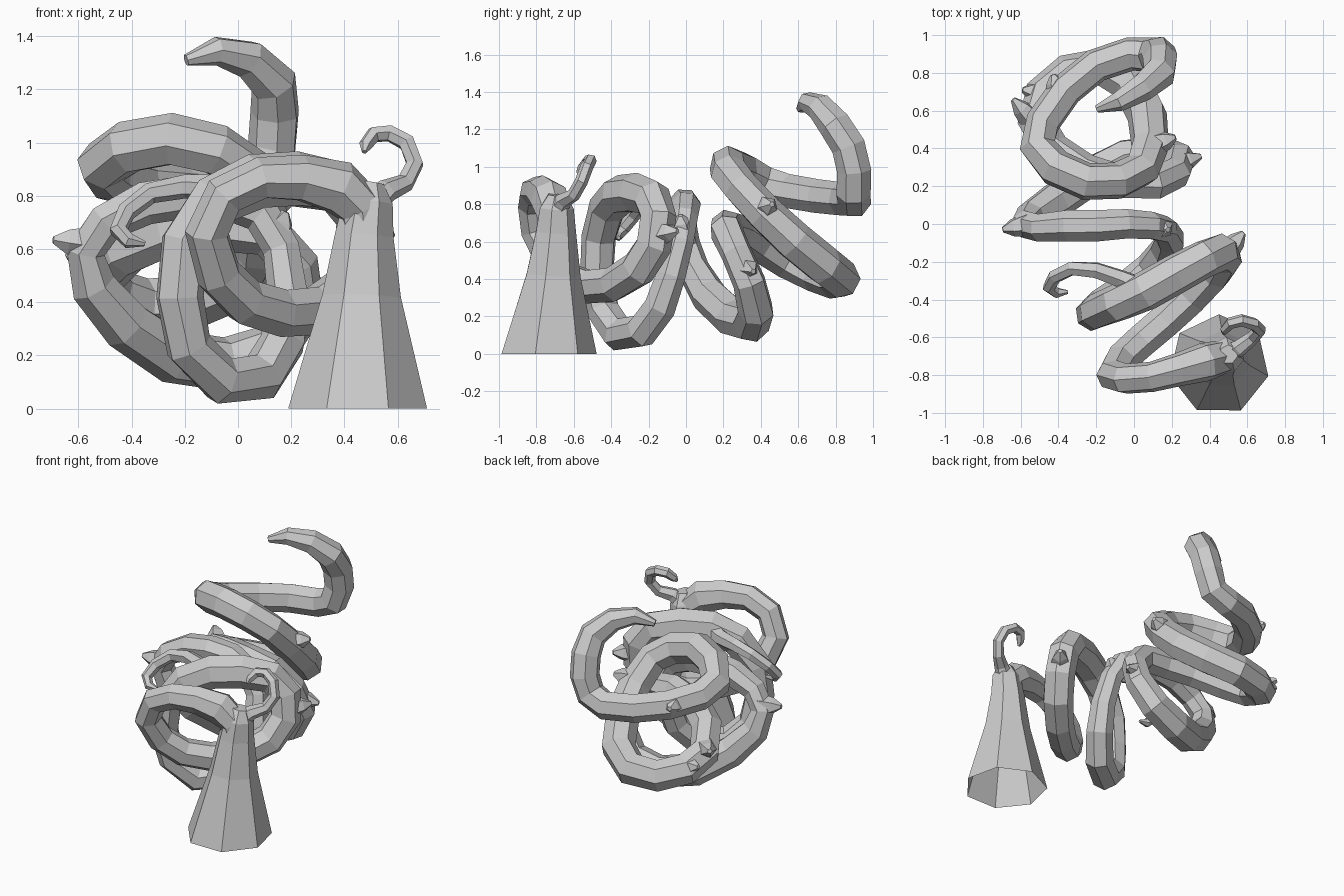
import bpy, bmesh, math
from mathutils import Vector


def tube(name, pts, sides, up=(0, 1, 0.1), open_start=False):
    """Sweep a flat-faced polygon along points given as (x, y, z, radius)."""
    bm = bmesh.new()
    P = [Vector(p[:3]) for p in pts]
    n = Vector(up)
    rings = []
    for i, p in enumerate(P):
        t = (P[min(i + 1, len(P) - 1)] - P[max(i - 1, 0)]).normalized()
        n = (n - t * n.dot(t)).normalized()
        b = t.cross(n)
        ring = []
        for k in range(sides):
            a = 2 * math.pi * (k + 0.5) / sides
            ring.append(bm.verts.new(p + (n * math.cos(a) + b * math.sin(a)) * pts[i][3]))
        rings.append(ring)
    for r0, r1 in zip(rings, rings[1:]):
        for k in range(sides):
            j = (k + 1) % sides
            bm.faces.new((r0[k], r0[j], r1[j], r1[k]))
    if not open_start:
        bm.faces.new(rings[0][::-1])
    bm.faces.new(rings[-1])
    bmesh.ops.recalc_face_normals(bm, faces=bm.faces)
    me = bpy.data.meshes.new(name)
    bm.to_mesh(me)
    bm.free()
    ob = bpy.data.objects.new(name, me)
    bpy.context.collection.objects.link(ob)
    return ob


# Flared hollow trunk, with its base ring laid flat on the ground
trunk = tube("trunk", [
    (0.45, -0.745, 0.0, 0.268), (0.465, -0.715, 0.42, 0.152), (0.475, -0.70, 0.65, 0.113),
    (0.49, -0.695, 0.78, 0.095), (0.50, -0.69, 0.85, 0.05)], 7, up=(0, -1, 0.1), open_start=True)
for v in trunk.data.vertices[:7]:
    v.co.z = 0.0

# Main vine coiling from the trunk top to the raised tip
front_coil = [
    (0.48, -0.70, 0.62, 0.08), (0.465, -0.705, 0.75, 0.095), (0.38, -0.73, 0.83, 0.105),
    (0.24, -0.77, 0.865, 0.09),
    (0.09, -0.81, 0.865, 0.082), (-0.05, -0.82, 0.80, 0.082), (-0.115, -0.80, 0.66, 0.085),
    (-0.07, -0.72, 0.50, 0.088), (0.03, -0.63, 0.40, 0.09), (0.16, -0.52, 0.36, 0.092),
    (0.30, -0.39, 0.37, 0.095), (0.42, -0.26, 0.45, 0.10), (0.475, -0.175, 0.58, 0.10)]
second_coil = [
    (0.46, -0.15, 0.73, 0.10), (0.38, -0.18, 0.83, 0.102), (0.22, -0.265, 0.86, 0.108),
    (0.06, -0.355, 0.85, 0.108), (-0.09, -0.42, 0.78, 0.102), (-0.20, -0.465, 0.62, 0.095),
    (-0.22, -0.475, 0.42, 0.092), (-0.185, -0.44, 0.23, 0.09), (-0.06, -0.36, 0.105, 0.092),
    (0.09, -0.24, 0.12, 0.092), (0.17, -0.14, 0.25, 0.088), (0.19, -0.08, 0.42, 0.08),
    (0.165, -0.03, 0.60, 0.072)]
middle_coil = [
    (0.09, -0.01, 0.73, 0.075), (-0.04, 0.0, 0.79, 0.08), (-0.19, -0.01, 0.80, 0.085),
    (-0.35, -0.01, 0.775, 0.085), (-0.50, -0.02, 0.70, 0.075), (-0.575, 0.0, 0.59, 0.075),
    (-0.545, 0.035, 0.46, 0.088), (-0.42, 0.12, 0.315, 0.10), (-0.24, 0.25, 0.195, 0.105),
    (-0.04, 0.35, 0.165, 0.105), (0.14, 0.375, 0.23, 0.098), (0.24, 0.34, 0.38, 0.09)]
back_coil = [
    (0.22, 0.27, 0.54, 0.085), (0.11, 0.215, 0.66, 0.09), (-0.07, 0.22, 0.68, 0.092),
    (-0.26, 0.28, 0.66, 0.094), (-0.43, 0.39, 0.59, 0.097), (-0.52, 0.54, 0.50, 0.098),
    (-0.48, 0.69, 0.43, 0.10), (-0.35, 0.80, 0.39, 0.10), (-0.17, 0.83, 0.40, 0.105),
    (-0.01, 0.74, 0.47, 0.108), (0.07, 0.58, 0.60, 0.108), (0.085, 0.42, 0.75, 0.102)]
top_coil = [
    (0.04, 0.29, 0.89, 0.098), (-0.08, 0.23, 0.97, 0.10), (-0.25, 0.225, 1.01, 0.102),
    (-0.42, 0.30, 0.98, 0.102), (-0.51, 0.41, 0.915, 0.098), (-0.48, 0.54, 0.87, 0.094),
    (-0.36, 0.71, 0.84, 0.093), (-0.20, 0.84, 0.825, 0.092), (-0.02, 0.90, 0.82, 0.092),
    (0.09, 0.895, 0.865, 0.094), (0.13, 0.90, 0.98, 0.094), (0.14, 0.87, 1.11, 0.094),
    (0.135, 0.80, 1.22, 0.09), (0.04, 0.72, 1.315, 0.075), (-0.08, 0.65, 1.345, 0.055),
    (-0.195, 0.61, 1.31, 0.022)]
tube("main_vine", front_coil + second_coil + middle_coil + back_coil + top_coil, 7)

# Thin curled tendrils
tube("trunk_tendril", [
    (0.48, -0.70, 0.74, 0.06), (0.56, -0.655, 0.82, 0.045), (0.63, -0.60, 0.85, 0.036),
    (0.665, -0.56, 0.92, 0.035), (0.635, -0.53, 1.00, 0.035), (0.57, -0.51, 1.035, 0.033),
    (0.51, -0.525, 1.03, 0.032), (0.48, -0.56, 0.99, 0.026), (0.475, -0.58, 0.965, 0.01)], 6)
tube("coil_tendril", [
    (0.04, -0.34, 0.84, 0.06), (-0.07, -0.29, 0.83, 0.05), (-0.20, -0.245, 0.835, 0.045),
    (-0.33, -0.235, 0.81, 0.04), (-0.42, -0.28, 0.74, 0.037), (-0.45, -0.335, 0.67, 0.035),
    (-0.41, -0.365, 0.63, 0.03), (-0.35, -0.36, 0.62, 0.01)], 6)

# Pointed buds on the outside of the bends
buds = [
    ((0.49, -0.15, 0.64), (0.58, -0.045, 0.655)), ((-0.56, 0.0, 0.62), (-0.695, -0.03, 0.635)),
    ((0.20, 0.31, 0.47), (0.355, 0.36, 0.44)), ((0.14, -0.02, 0.66), (0.18, -0.03, 0.74)),
    ((-0.53, 0.54, 0.53), (-0.64, 0.66, 0.58)), ((-0.47, 0.69, 0.45), (-0.59, 0.71, 0.48)),
    ((0.11, 0.42, 0.78), (0.22, 0.46, 0.80)), ((-0.40, 0.69, 0.85), (-0.43, 0.79, 0.86))]
for i, (a, b) in enumerate(buds):
    a, b = Vector(a), Vector(b)
    m = a.lerp(b, 0.6)
    tube(f"bud_{i + 1}", [(*a, 0.07), (*m, 0.05), (*b, 0.015)], 5, up=(0.1, 0.2, 1))
